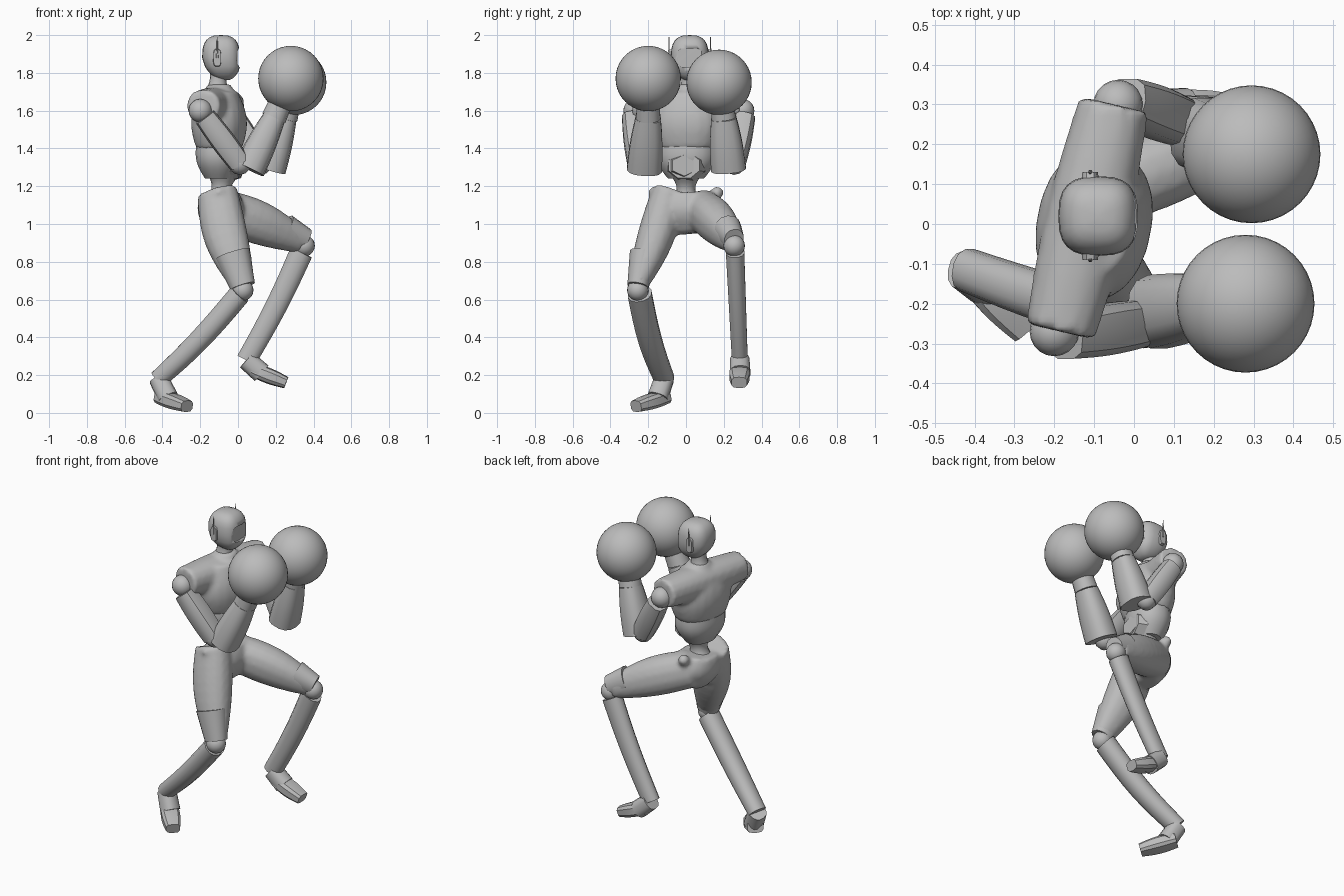
import bpy, bmesh, math
from mathutils import Vector

old = bpy.data.objects.get("Cube")
if old:
    bpy.data.objects.remove(old)

shade = (.5, .5, .5, 1)
grey = bpy.data.materials.new("plain grey")
grey.use_nodes = True
grey.diffuse_color = shade
grey.node_tree.nodes["Principled BSDF"].inputs["Base Color"].default_value = shade


def select(objects):
    bpy.ops.object.select_all(action='DESELECT')
    for ob in objects:
        ob.select_set(True)
    bpy.context.view_layer.objects.active = objects[0]


def finish(name, bm, angle):
    """Turn the mesh into a named, shaded object."""
    bmesh.ops.recalc_face_normals(bm, faces=bm.faces)
    mesh = bpy.data.meshes.new(name)
    bm.to_mesh(mesh)
    bm.free()
    mesh.materials.append(grey)
    ob = bpy.data.objects.new(name, mesh)
    bpy.context.collection.objects.link(ob)
    select([ob])
    bpy.ops.object.shade_smooth_by_angle(angle=math.radians(angle))
    return ob


def soften(value, power):
    """Square off a circle coordinate; lower powers are boxier."""
    return math.copysign(abs(value) ** power, value)


def limb(name, start, end, size, end_size, bulge=0, depth=1, bow=(0, 0, 0),
         side=(0, 1, 0), sides=14, boxy=.9, steps=8):
    """Tapered tube whose middle may swell by bulge and shift by bow."""
    start, end, bow, side = Vector(start), Vector(end), Vector(bow), Vector(side)
    along = (end - start).normalized()
    across = (side - along * side.dot(along)).normalized()
    through = along.cross(across)
    bm = bmesh.new()
    rings = []
    for step in range(steps + 1):
        t = step / steps
        swell = math.sin(math.pi * t)
        centre = start.lerp(end, t) + bow * swell
        radius = size + (end_size - size) * t + bulge * swell
        ring = []
        for k in range(sides):
            turn = math.tau * (k + .5) / sides
            u = soften(math.cos(turn), boxy) * radius
            v = soften(math.sin(turn), boxy) * radius * depth
            ring.append(bm.verts.new(centre + across * u + through * v))
        rings.append(ring)
    for low, high in zip(rings, rings[1:]):
        for k in range(sides):
            j = (k + 1) % sides
            bm.faces.new((low[k], low[j], high[j], high[k]))
    bm.faces.new(rings[0])
    bm.faces.new(rings[-1])
    return finish(name, bm, 35)


def ball(name, centre, radius, segments=20):
    bm = bmesh.new()
    bmesh.ops.create_uvsphere(bm, u_segments=segments, v_segments=segments // 2, radius=radius)
    bmesh.ops.translate(bm, vec=centre, verts=bm.verts)
    return finish(name, bm, 60)


def fuse(name, parts):
    """Blend overlapping parts into one soft skin."""
    select(parts)
    bpy.ops.object.join()
    body = parts[0]
    body.name = name
    remesh = body.modifiers.new("skin", 'REMESH')
    remesh.mode = 'VOXEL'
    remesh.voxel_size = .014
    relax = body.modifiers.new("relax", 'SMOOTH')
    relax.iterations = 5
    for modifier in ("skin", "relax"):
        bpy.ops.object.modifier_apply(modifier=modifier)
    bpy.ops.object.shade_smooth_by_angle(angle=math.radians(60))


# Chest, with a sleeve at each shoulder, turned a little to its right
twist = (.2, 1, 0)
fuse("chest", [
    limb("chest", (-.1, 0, 1.4), (-.1, 0, 1.7), .16, .13, bulge=.05, depth=.74, side=twist, sides=20),
    limb("sleeves", (-.185, -.27, 1.625), (-.05, .3, 1.625), .085, .085, bulge=.015, depth=1.05,
         side=(0, 0, 1)),
    limb("collar", (-.1, .02, 1.66), (-.1, .02, 1.74), .11, .06)])

# Abdomen, buckle, waist and neck
limb("abdomen", (-.1, 0, 1.24), (-.1, 0, 1.41), .095, .157, bulge=.025, depth=.76, side=twist, sides=18)
limb("buckle_plate", (-.04, 0, 1.31), (.01, -.01, 1.31), .11, .09, depth=.8, sides=8, boxy=1, steps=1)
limb("buckle", (0, -.01, 1.31), (.02, -.01, 1.31), .08, .07, depth=.8, sides=6, boxy=1, steps=1)
limb("waist", (-.1, 0, 1.1), (-.08, 0, 1.27), .09, .09, bulge=-.04)
limb("neck", (-.11, .02, 1.7), (-.1, .02, 1.82), .06, .05, bulge=-.01)

# Head: a squared ball that narrows to a chin, with a recessed face
head_centre = Vector((-.09, .02, 1.88))
head = ball("head", (0, 0, 0), 1, 24)
for vertex in head.data.vertices:
    x, y, z = (soften(value, .72) for value in vertex.co)
    jaw = max(0, -z)
    narrow = 1 - .3 * jaw * jaw
    vertex.co = head_centre + Vector((.1 * x * narrow + .02 * jaw, .1 * y * narrow, .12 * z))
cutter = limb("face_cutter", (-.003, .02, 1.88), (.1, .02, 1.88), .066, .066, depth=.75,
              sides=8, boxy=.4, steps=1)
recess = head.modifiers.new("face", 'BOOLEAN')
recess.operation = 'DIFFERENCE'
recess.object = cutter
select([head])
bpy.ops.object.modifier_apply(modifier="face")
bpy.data.objects.remove(cutter)

# Ear pods with aerials
for label, out in (("left", 1), ("right", -1)):
    inner = head_centre + Vector((-.02, .09 * out, 0))
    outer = inner + Vector((0, .02 * out, 0))
    limb(label + "_ear", inner, outer, .022, .02, depth=2.2, side=(1, 0, 0), sides=12, boxy=.6, steps=1)
    limb(label + "_aerial", outer, outer + Vector((0, 0, .11)), .006, .002, sides=6, steps=1)

# Arms: right and left differ only in where their joints are
arms = {
    "right": ((-.2, -.27, 1.6), (.01, -.25, 1.32), (.19, -.2, 1.56), (.28, -.2, 1.77)),
    "left": ((-.04, .3, 1.6), (.12, .255, 1.32), (.25, .2, 1.56), (.295, .175, 1.75)),
}
for label, joints in arms.items():
    shoulder, elbow, wrist, fist = map(Vector, joints)
    outward = math.copysign(.03, shoulder.y)
    base = elbow + Vector((.05, -outward, -.03))
    ball(label + "_shoulder", shoulder, .062)
    limb(label + "_upper_arm", shoulder.lerp(elbow, .12) + Vector((0, outward / 2, 0)), elbow, .058, .06,
         bulge=.006, sides=10, boxy=.7)
    ball(label + "_elbow", elbow, .06, 12)
    limb(label + "_forearm", base, wrist, .094, .068, bulge=.006, depth=.9, boxy=.8)
    limb(label + "_wrist", wrist, fist, .066, .055)
    ball(label + "_glove", fist, .173, 40)

# Trousers: pelvis, hip knobs and both thighs in one skin
right_knee = Vector((.025, -.255, .65))
left_knee = Vector((.35, .255, .885))
fuse("trousers", [
    limb("pelvis", (-.08, .02, .95), (-.1, 0, 1.16), .07, .13, bulge=.05, depth=.8, sides=18),
    limb("right_thigh", (-.11, -.09, 1.17), right_knee + Vector((0, 0, .03)), .09, .055,
         bulge=.025, depth=1.2, bow=(-.02, .01, 0)),
    limb("left_thigh", (-.1, .08, 1.08), left_knee + Vector((-.01, 0, .02)), .095, .055,
         bulge=.025, depth=1.15, bow=(0, 0, .01)),
    ball("right_hip_knob", (-.1, -.165, 1.165), .035),
    ball("left_hip_knob", (-.1, .165, 1.165), .035)])

# Knee guards and knee balls
ball("right_knee", right_knee, .057)
ball("left_knee", left_knee, .057)
limb("right_knee_guard", (-.03, -.22, .84), right_knee + Vector((0, 0, .02)), .08, .057, depth=1.18)
limb("left_knee_guard", (.25, .22, .965), left_knee + Vector((.01, 0, .03)), .076, .054, depth=1.15)

# Shins
right_heel = Vector((-.42, -.115, .18))
left_heel = Vector((.045, .285, .28))
limb("right_shin", (.01, -.245, .63), right_heel, .065, .055, bulge=.003, depth=.92,
     bow=(0, -.01, -.02), sides=12)
limb("left_shin", (.335, .26, .85), left_heel, .05, .043, depth=1.28, bow=(.012, 0, 0), sides=12)

# Feet: an ankle block, and a wedge tapering from heel to toe
feet = {
    "right": (right_heel, (-.37, -.15, .08), (-.41, -.11, .085), (-.27, -.265, .035), (.7, .7, 0)),
    "left": (left_heel, (.125, .287, .21), (.075, .285, .23), (.255, .282, .16), (0, 1, 0)),
}
for label, (heel, ankle, back, toe, side) in feet.items():
    limb(label + "_ankle", heel, ankle, .052, .055, boxy=.8)
    limb(label + "_foot", back, toe, .048, .042, bulge=.01, depth=.75, side=side, sides=10, boxy=.65)
